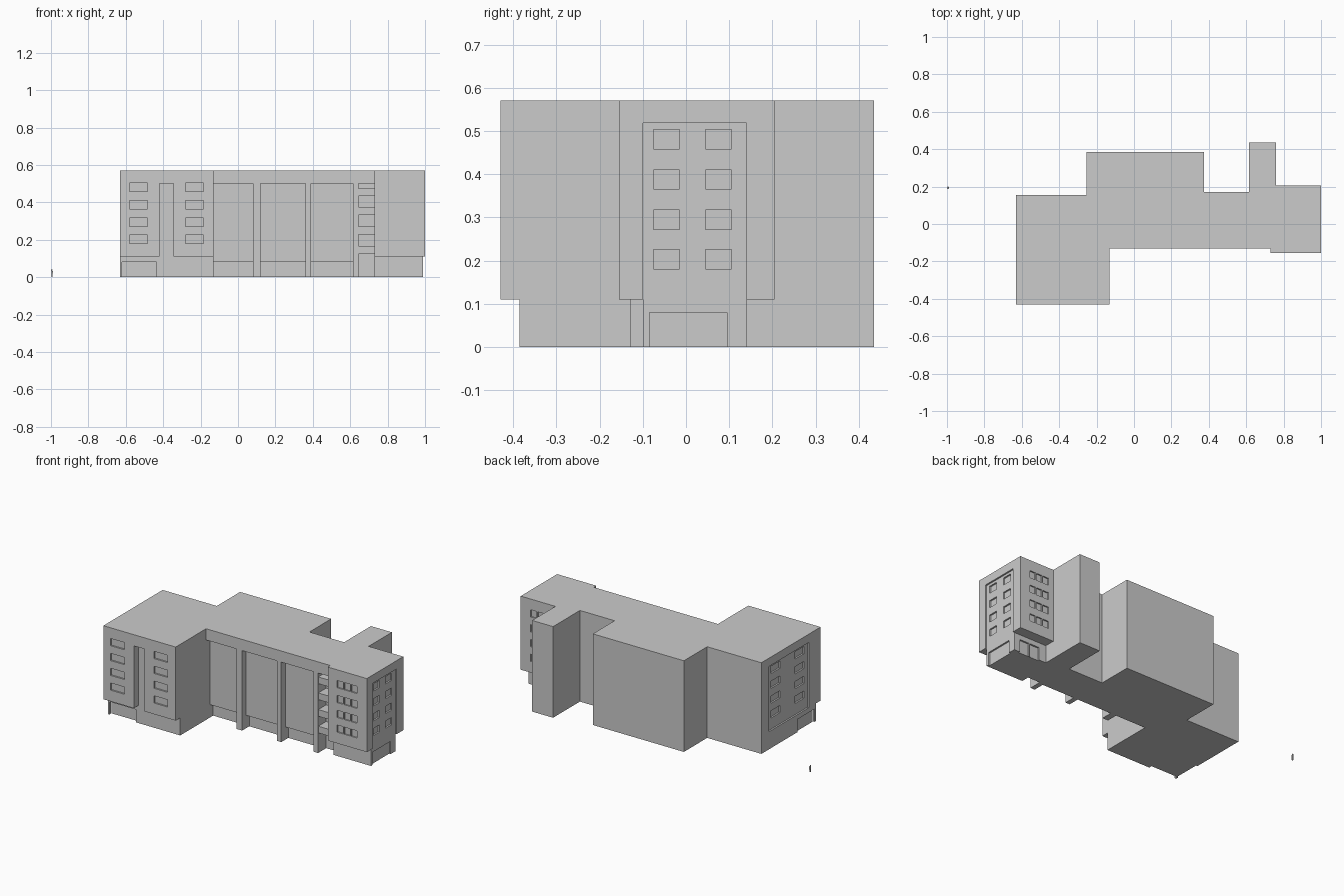
import bpy, bmesh

if "Cube" in bpy.data.objects:
    bpy.data.objects.remove(bpy.data.objects["Cube"])

H = 0.57          # roof height
BASE = 0.11       # height of the set-back ground floor
ROWS = [0.18, 0.272, 0.365, 0.458]
WIN_H = 0.045


def boxes(name, specs):
    """One object made of boxes given as (x0, x1, y0, y1, z0, z1)."""
    bm = bmesh.new()
    for x0, x1, y0, y1, z0, z1 in specs:
        r = bmesh.ops.create_cube(bm, size=1)
        for v in r["verts"]:
            v.co = ((x0 + x1) / 2 + v.co.x * (x1 - x0),
                    (y0 + y1) / 2 + v.co.y * (y1 - y0),
                    (z0 + z1) / 2 + v.co.z * (z1 - z0))
    return finish(name, bm)


def finish(name, bm):
    me = bpy.data.meshes.new(name)
    bm.to_mesh(me)
    bm.free()
    ob = bpy.data.objects.new(name, me)
    bpy.context.collection.objects.link(ob)
    return ob


def cut(target, specs):
    """Subtract a group of boxes that do not overlap each other."""
    cutter = boxes("cutter", specs)
    cutter.hide_render = True
    mod = target.modifiers.new("cut", "BOOLEAN")
    mod.operation = "DIFFERENCE"
    mod.solver = "EXACT"
    mod.object = cutter
    bpy.context.view_layer.objects.active = target
    bpy.ops.object.modifier_apply(modifier=mod.name)
    bpy.data.objects.remove(cutter)


# Building mass: plan outline raised to the roof
plan = [(-0.63, -0.43), (-0.13, -0.43), (-0.13, -0.13), (0.73, -0.13),
        (0.73, -0.155), (1.0, -0.155), (1.0, 0.205), (0.76, 0.205),
        (0.76, 0.435), (0.615, 0.435), (0.615, 0.17), (0.375, 0.17),
        (0.375, 0.385), (-0.255, 0.385), (-0.255, 0.155), (-0.63, 0.155)]
bm = bmesh.new()
floor = bm.faces.new([bm.verts.new((x, y, 0)) for x, y in plan])
top = bmesh.ops.extrude_face_region(bm, geom=[floor])
bmesh.ops.translate(bm, vec=(0, 0, H),
                    verts=[g for g in top["geom"] if isinstance(g, bmesh.types.BMVert)])
bmesh.ops.recalc_face_normals(bm, faces=bm.faces)
body = finish("building", bm)

# Set-back ground floors under both wings
cut(body, [(-0.7, -0.1, -0.5, -0.385, -0.1, BASE),
           (0.73, 1.1, -0.2, -0.10, -0.1, BASE),
           (0.76, 1.1, 0.14, 0.3, -0.1, BASE)])

# Entrance slot, tall side panels, and facade bays between the pillars
bays = [(-0.13, 0.08), (0.12, 0.36), (0.39, 0.615)]
cut(body, [(-0.42, -0.345, -0.5, -0.385, 0.05, 0.50),
           (0.99, 1.1, -0.10, 0.14, -0.1, 0.518),
           (-0.7, -0.62, -0.315, 0.08, BASE, 0.518),
           (0.645, 0.73, -0.2, -0.05, -0.1, 0.50)]
    + [(a, b, -0.2, -0.09, -0.1, 0.50) for a, b in bays])

# Deeper ground floor of the bays, and corner porch of the left wing
cut(body, [(a, b, -0.15, -0.06, -0.1, 0.08) for a, b in bays]
    + [(-0.7, -0.435, -0.45, -0.365, -0.1, 0.08)])
cut(body, [(-0.7, -0.62, -0.40, -0.20, -0.1, 0.08)])

# Windows on all wing faces
panes = [(0.795, 0.835), (0.843, 0.883), (0.891, 0.931)]
windows = []
for z in ROWS:
    t = z + WIN_H
    for a, b in [(-0.58, -0.485), (-0.28, -0.185)]:
        windows.append((a, b, -0.5, -0.42, z, t))
    for a, b in [(-0.075, -0.015), (0.045, 0.105)]:
        windows.append((0.98, 1.1, a, b, z, t))
    for a, b in [(-0.28, -0.19), (-0.045, 0.046)]:
        windows.append((-0.7, -0.61, a, b, z, t))
    for a, b in panes:
        windows.append((a, b, -0.2, -0.147, z, t))
        windows.append((a, b, 0.197, 0.3, z, t))
cut(body, windows)

# Shallow doorways in the right wing's ground floor
cut(body, [(0.98, 1.1, -0.085, 0.095, -0.1, 0.08),
           (0.81, 0.875, 0.13, 0.2, -0.1, 0.08),
           (0.883, 0.95, 0.13, 0.2, -0.1, 0.08)])

# Corner post of the porch
boxes("porch_post", [(-0.63, -0.62, -0.385, -0.37, 0, 0.08)])

# Stacked balconies in the narrow bay
boxes("balconies", [(0.645, 0.73, -0.128, -0.045, z, z + 0.042)
                    for z in (0.125, 0.229, 0.333, 0.433)])

# Small standing figure for scale
boxes("figure_body", [(-0.997, -0.991, 0.189, 0.1925, 0, 0.019),
                      (-0.997, -0.991, 0.1935, 0.197, 0, 0.019),
                      (-0.998, -0.990, 0.189, 0.197, 0.019, 0.034),
                      (-0.996, -0.992, 0.1865, 0.1888, 0.018, 0.033),
                      (-0.996, -0.992, 0.1972, 0.1995, 0.018, 0.033)])
bpy.ops.mesh.primitive_uv_sphere_add(segments=8, ring_count=6, radius=0.004,
                                     location=(-0.996, 0.193, 0.038))
bpy.context.object.name = "figure_head"
